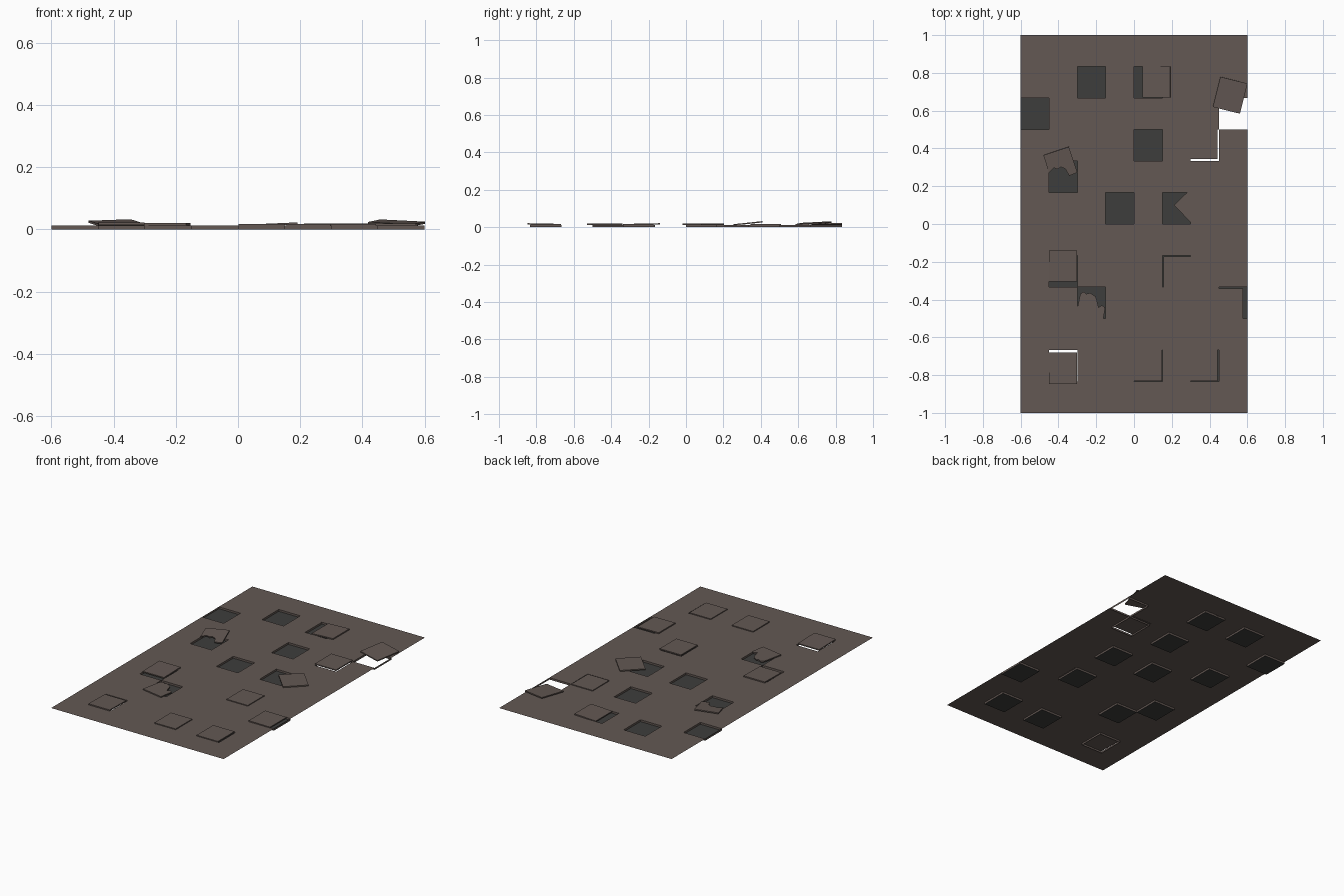
import bpy, bmesh, math
from mathutils import Matrix, Vector

if "Cube" in bpy.data.objects:
    bpy.data.objects.remove(bpy.data.objects["Cube"])


def material(name, rgb):
    m = bpy.data.materials.new(name)
    m.diffuse_color = (*rgb, 1)
    m.use_nodes = True
    m.node_tree.nodes["Principled BSDF"].inputs["Base Color"].default_value = m.diffuse_color
    return m


STONE = material("brown stone", (0.125, 0.098, 0.087))
DARK = material("dark ground", (0.047, 0.048, 0.045))
CW, CH, TOP, THICK = 0.15, 1 / 6, 0.012, 0.007


def finish(bm, name, normals=True):
    if normals:
        bmesh.ops.recalc_face_normals(bm, faces=bm.faces)
    me = bpy.data.meshes.new(name)
    bm.to_mesh(me)
    bm.free()
    ob = bpy.data.objects.new(name, me)
    bpy.context.collection.objects.link(ob)
    me.materials.append(STONE)
    me.materials.append(DARK)
    return ob


# Cells (column, row) where a tile has come loose
pits = {(2, 10), (4, 10), (0, 9), (4, 8), (1, 7), (3, 6), (5, 6), (1, 4),
        (5, 4), (2, 3), (7, 3), (4, 1), (6, 1)}
through = {(7, 9), (6, 8), (1, 1)}

# Floor sheet with sunken cells
bm = bmesh.new()
for i in range(8):
    for j in range(12):
        x, y = -0.6 + i * CW, -1 + j * CH
        ring = [(x, y), (x + CW, y), (x + CW, y + CH), (x, y + CH)]
        hi = [bm.verts.new((*p, TOP)) for p in ring]
        if (i, j) not in pits | through:
            bm.faces.new(hi)
            continue
        lo = [bm.verts.new((*p, 0)) for p in ring]
        for k in range(4):
            n = (k + 1) % 4
            bm.faces.new((hi[k], hi[n], lo[n], lo[k]))
        if (i, j) in pits:
            bm.faces.new(lo).material_index = 1
bmesh.ops.remove_doubles(bm, verts=bm.verts, dist=1e-5)
finish(bm, "floor_sheet", False)


def slab(name, outline, place):
    """Extrude a flat outline into a thin tile and place it."""
    bm = bmesh.new()
    face = bm.faces.new([bm.verts.new((*p, 0)) for p in outline])
    ext = bmesh.ops.extrude_face_region(bm, geom=[face])
    bmesh.ops.translate(bm, vec=(0, 0, THICK),
                        verts=[v for v in ext["geom"] if isinstance(v, bmesh.types.BMVert)])
    bmesh.ops.transform(bm, matrix=place, verts=bm.verts)
    return finish(bm, name)


def lean(x, y, z, rx=0, ry=0, rz=0):
    r = math.radians
    return (Matrix.Translation((x, y, z)) @ Matrix.Rotation(r(rx), 4, 'X')
            @ Matrix.Rotation(r(ry), 4, 'Y') @ Matrix.Rotation(r(rz), 4, 'Z'))


# Whole loose tiles: centre x, y, bottom z, tilt x, tilt y, turn
w, h = CW / 2 - 0.001, CH / 2 - 0.001
rect = [(-w, -h), (w, -h), (w, h), (-w, h)]
loose = [
    (0.118, 0.752, 0.012, 0, -2.5, 0),
    (0.509, 0.682, 0.017, 3.5, 2, -14),
    (0.368, 0.426, 0.010, 0, 0, 0),
    (0.322, 0.092, 0.012, 0, 0, 44),
    (-0.376, -0.222, 0.0125, 1.2, 0, 0),
    (0.230, -0.255, 0.010, 0, 0, 0),
    (0.502, -0.423, 0.0115, 0, 0.6, 0),
    (-0.375, -0.764, 0.0125, -1.2, 0, 0),
    (0.075, -0.750, 0.010, 0, 0, 0),
    (0.369, -0.750, 0.010, 0, 0, 0),
]
for n, t in enumerate(loose):
    slab(f"loose_tile_{n + 1}", rect, lean(*t))

# Broken tiles with jagged edges
broken_a = [(-0.105, 0.025), (0.03, 0.07), (0.075, -0.067), (0.032, -0.085), (0.012, -0.048),
            (-0.012, -0.038), (-0.03, -0.05), (-0.048, -0.042), (-0.075, -0.068)]
slab("broken_tile_1", broken_a, lean(-0.375, 0.34, 0.018, 6, 0, 0))
broken_b = [(-0.08, -0.07), (0.065, -0.098), (0.08, -0.012), (0.062, 0.0), (0.045, -0.012),
            (0.03, 0.045), (0.0, 0.065), (-0.02, 0.06), (-0.035, 0.072), (-0.052, 0.06)]
slab("broken_tile_2", broken_b, lean(-0.232, -0.43, 0.0125, 0, 0, 0))
